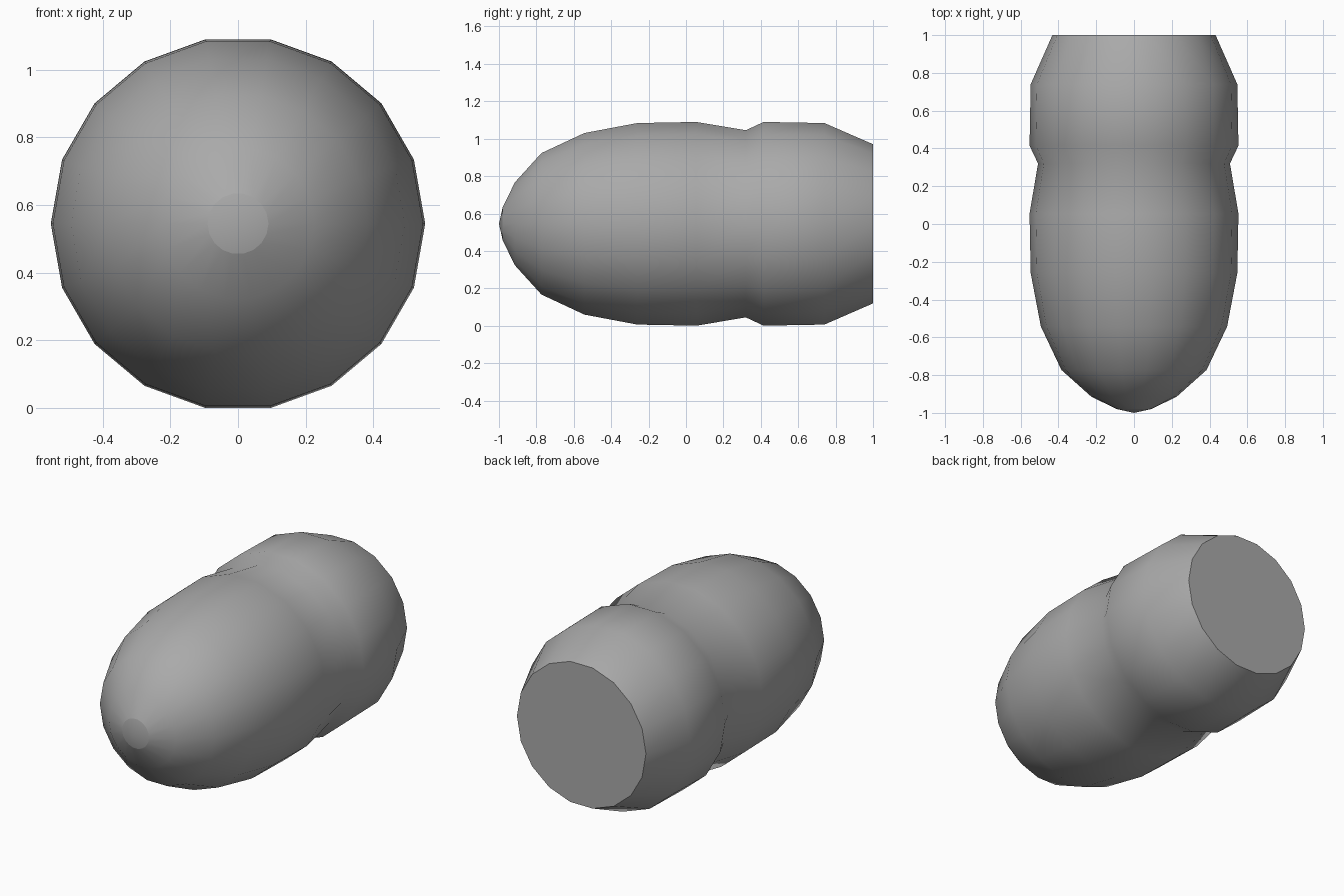
import bpy, bmesh, math

cube = bpy.data.objects.get("Cube")
if cube:
    bpy.data.objects.remove(cube, do_unlink=True)

SIDES = 18
CENTRE_Z = 0.545

# Profile from the nose to the rear: (y, radius)
PROFILE = [(-0.98, 0.09), (-0.915, 0.225), (-0.773, 0.384), (-0.543, 0.493),
           (-0.26, 0.547), (0.055, 0.553), (0.32, 0.508), (0.415, 0.553),
           (0.74, 0.547), (1.0, 0.432)]

grey = bpy.data.materials.new("grey")
grey.use_nodes = True
colour = (0.4, 0.4, 0.4, 1)
grey.diffuse_color = colour
grey.node_tree.nodes["Principled BSDF"].inputs["Base Color"].default_value = colour

# Rounded body: rings around the long axis
bm = bmesh.new()
rings = []
for y, r in PROFILE:
    angles = [math.tau * i / SIDES for i in range(SIDES)]
    rings.append([bm.verts.new((r * math.cos(a), y, CENTRE_Z + r * math.sin(a)))
                  for a in angles])
for a, b in zip(rings, rings[1:]):
    for i in range(SIDES):
        j = (i + 1) % SIDES
        bm.faces.new((a[i], a[j], b[j], b[i])).smooth = True

# Shallow pointed nose and flat rear cap
tip = bm.verts.new((0, -1, CENTRE_Z))
for i in range(SIDES):
    bm.faces.new((tip, rings[0][(i + 1) % SIDES], rings[0][i])).smooth = True
bm.faces.new(rings[-1])
bmesh.ops.recalc_face_normals(bm, faces=bm.faces)

# Crisp rims around the nose and the rear cap
for ring in (rings[0], rings[-1]):
    for i in range(SIDES):
        bm.edges.get((ring[i], ring[(i + 1) % SIDES])).smooth = False

mesh = bpy.data.meshes.new("body")
bm.to_mesh(mesh)
bm.free()
mesh.materials.append(grey)
body = bpy.data.objects.new("body", mesh)
bpy.context.collection.objects.link(body)
